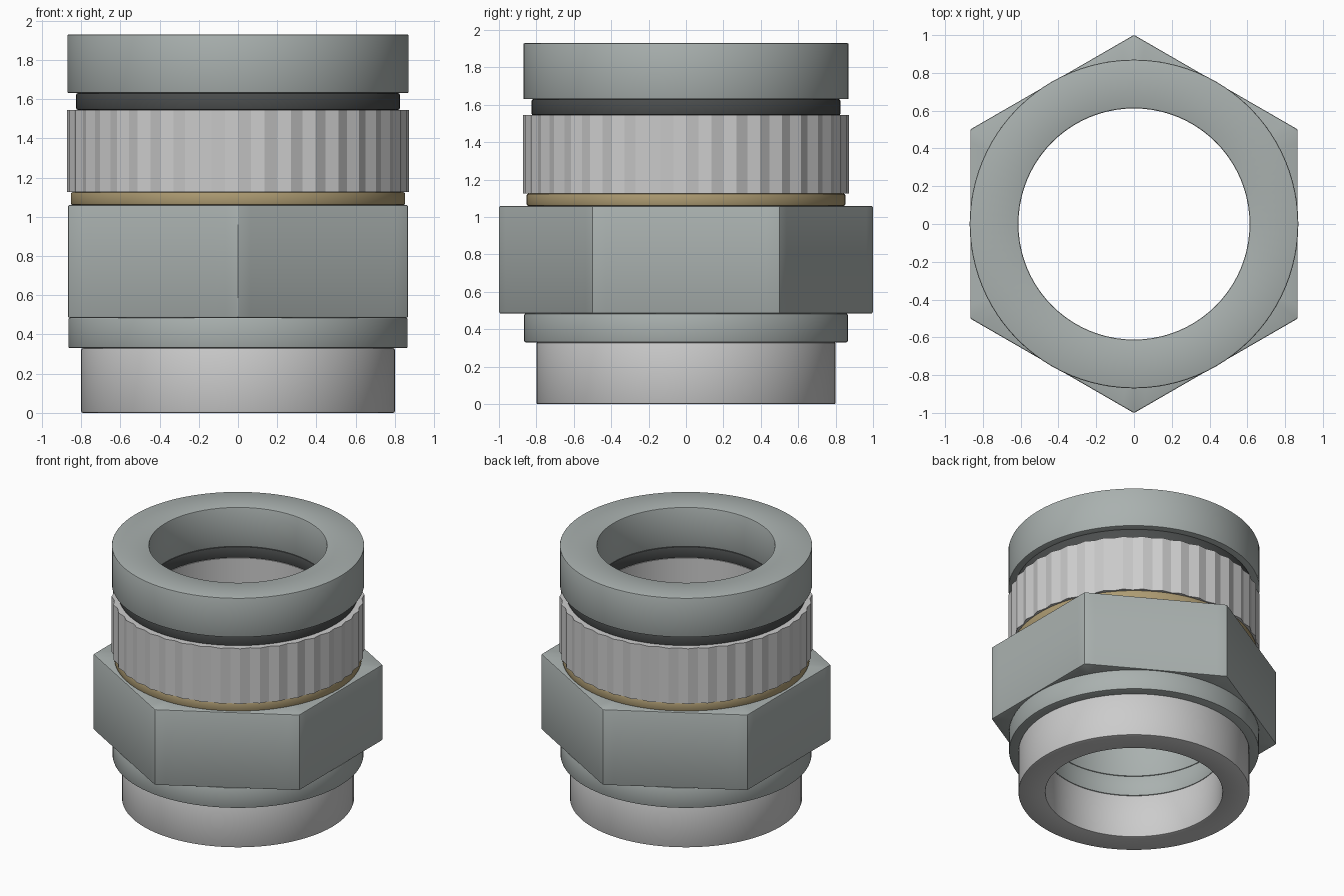
import bpy, bmesh
from math import sin, cos, pi, radians

if "Cube" in bpy.data.objects:
    bpy.data.objects.remove(bpy.data.objects["Cube"])

BORE = 0.612


def material(name, rgb):
    m = bpy.data.materials.new(name)
    m.diffuse_color = (*rgb, 1)
    m.use_nodes = True
    m.node_tree.nodes["Principled BSDF"].inputs["Base Color"].default_value = m.diffuse_color
    return m


def ring(name, z0, z1, outer, n=96, mat=None, bevel=0.008, smooth=30):
    """Bored ring; outer(i, angle) gives the outside radius at each step."""
    bm = bmesh.new()
    cols = []
    for i in range(n):
        a = pi / 2 + 2 * pi * i / n
        r = outer(i, a)
        cols.append([bm.verts.new((rr * cos(a), rr * sin(a), z))
                     for rr, z in ((BORE, z0), (r, z0), (r, z1), (BORE, z1))])
    for i in range(n):
        a, b = cols[i], cols[(i + 1) % n]
        for k in range(4):
            j = (k + 1) % 4
            bm.faces.new((a[k], b[k], b[j], a[j]))
    bmesh.ops.recalc_face_normals(bm, faces=bm.faces)
    if bevel:
        edges = [e for e in bm.edges if e.calc_face_angle(0) > radians(35)]
        bmesh.ops.bevel(bm, geom=edges, offset=bevel, segments=2,
                        profile=0.5, affect='EDGES')
    me = bpy.data.meshes.new(name)
    bm.to_mesh(me)
    bm.free()
    ob = bpy.data.objects.new(name, me)
    bpy.context.collection.objects.link(ob)
    if mat:
        me.materials.append(mat)
    bpy.ops.object.select_all(action='DESELECT')
    ob.select_set(True)
    bpy.context.view_layer.objects.active = ob
    bpy.ops.object.shade_smooth_by_angle(angle=radians(smooth))
    return ob


def circle(r):
    return lambda i, a: r


def hexagon(i, a):
    # corners at +y and -y, circumradius just over 1 to allow for the bevel
    t = (a - pi / 2) % (pi / 3) - pi / 6
    return 1.001 * cos(pi / 6) / cos(t)


def knurl(i, a):
    return 0.871 if i % 2 == 0 else 0.856


steel = material("plated_steel", (0.40, 0.44, 0.43))
brass = material("brass", (0.42, 0.33, 0.17))
rubber = material("dark_rubber", (0.07, 0.075, 0.075))

# Lower spigot and shoulder
ring("lower_spigot", 0.0, 0.33, circle(0.80))
ring("lower_collar", 0.33, 0.485, circle(0.865), mat=steel)
# Hexagonal body
ring("hex_nut", 0.485, 1.06, hexagon, mat=steel)
# Washer, knurled grip and seal
ring("brass_washer", 1.06, 1.125, circle(0.852), mat=brass)
ring("knurled_ring", 1.125, 1.545, knurl, n=80, bevel=0, smooth=8)
ring("seal_ring", 1.545, 1.63, circle(0.825), mat=rubber)
# Top cap
ring("top_collar", 1.63, 1.93, circle(0.87), mat=steel)
